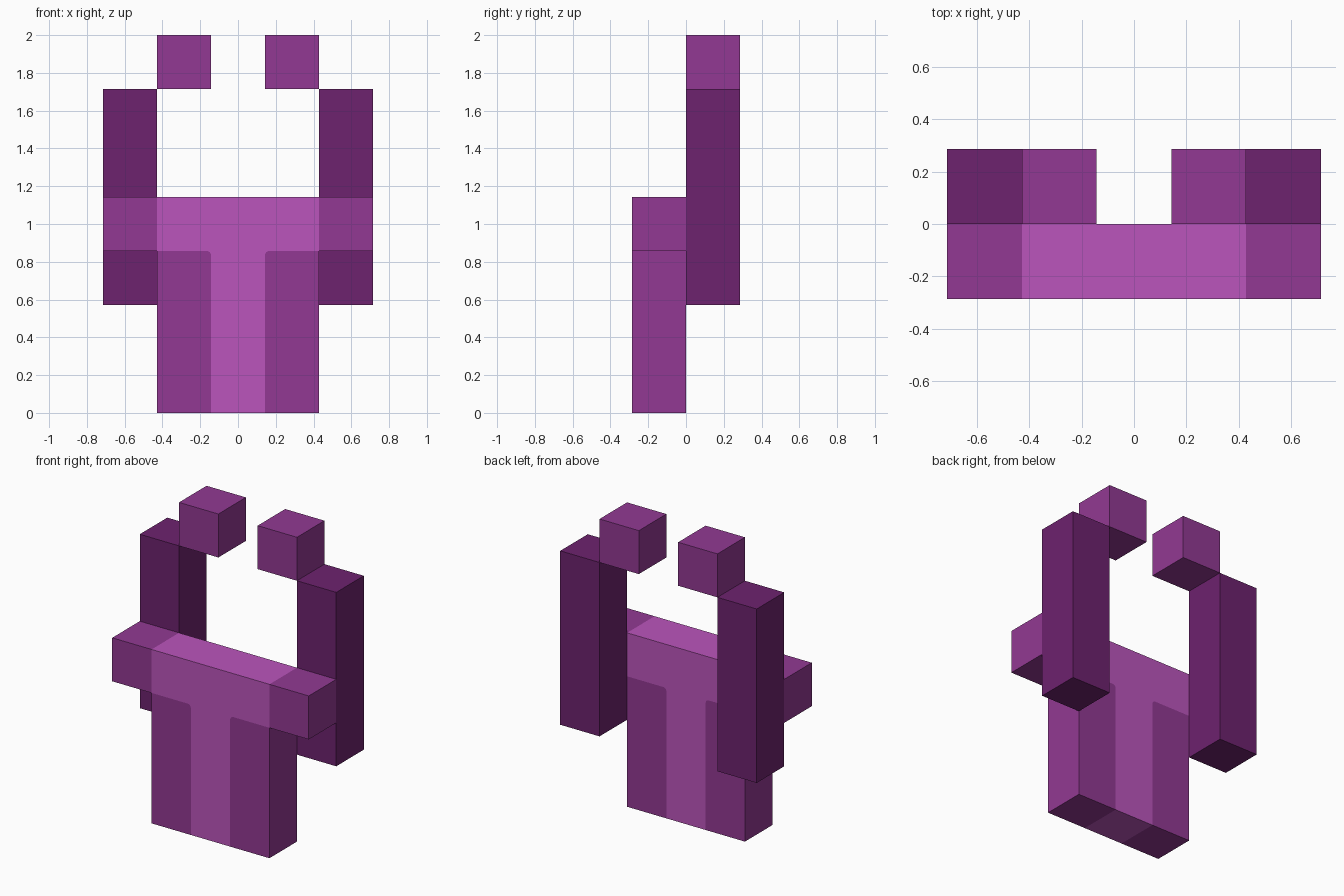
import bpy, bmesh, math

if "Cube" in bpy.data.objects:
    bpy.data.objects.remove(bpy.data.objects["Cube"])

U = 2 / 7      # block size
R = 0.022      # rounding of the painted inner corners


def material(name, rgb):
    m = bpy.data.materials.new(name)
    lin = [((c / 255 + 0.055) / 1.055) ** 2.4 for c in rgb]
    m.diffuse_color = (*lin, 1)
    m.use_nodes = True
    m.node_tree.nodes["Principled BSDF"].inputs["Base Color"].default_value = m.diffuse_color
    return m


LIGHT = material("light_purple", (187, 85, 188))
MID = material("medium_purple", (146, 57, 147))
DARK = material("dark_purple", (109, 34, 110))


def add_object(name, bm, mats):
    bmesh.ops.recalc_face_normals(bm, faces=bm.faces)
    me = bpy.data.meshes.new(name)
    bm.to_mesh(me)
    bm.free()
    for m in mats:
        me.materials.append(m)
    ob = bpy.data.objects.new(name, me)
    bpy.context.collection.objects.link(ob)


def box(name, x, y, z, mat):
    bm = bmesh.new()
    bmesh.ops.create_cube(bm, size=1)
    for v in bm.verts:
        for i, (lo, hi) in enumerate((x, y, z)):
            v.co[i] = U * (hi if v.co[i] > 0 else lo)
    add_object(name, bm, [mat])


# Body: a T-shaped light panel, two legs and two bar ends, extruded as one solid
arc = [(0.5 * U + R - R * math.cos(a), 3 * U - R + R * math.sin(a))
       for a in (math.pi / 2 * i / 4 for i in range(5))]
right_t = [(0.5 * U, 0)] + arc + [(1.5 * U, 3 * U), (1.5 * U, 4 * U)]
panel = right_t + [(-x, z) for x, z in reversed(right_t)]
leg = [(1.5 * U, 0), (0.5 * U, 0)] + arc + [(1.5 * U, 3 * U)]
bar_end = [(1.5 * U, 3 * U), (2.5 * U, 3 * U), (2.5 * U, 4 * U), (1.5 * U, 4 * U)]

bm = bmesh.new()
polys = [panel] + [[(s * x, z) for x, z in p] for p in (leg, bar_end) for s in (1, -1)]
for p in polys:
    bm.faces.new([bm.verts.new((x, -U, z)) for x, z in p])
bmesh.ops.remove_doubles(bm, verts=bm.verts, dist=1e-5)
ext = bmesh.ops.extrude_face_region(bm, geom=bm.faces[:], use_keep_orig=True)
for g in ext["geom"]:
    if isinstance(g, bmesh.types.BMVert):
        g.co.y = 0
# Faces centred on the middle column are light, the rest medium
for f in bm.faces:
    f.material_index = 0 if abs(f.calc_center_bounds().x) < 0.45 * U else 1
add_object("body", bm, [LIGHT, MID])

# Rear pillars and floating top cubes on both sides
for side, s in (("right", 1), ("left", -1)):
    box(side + "_pillar", sorted((s * 1.5, s * 2.5)), (0, 1), (2, 6), DARK)
    box(side + "_top_cube", sorted((s * 0.5, s * 1.5)), (0, 1), (6, 7), MID)
